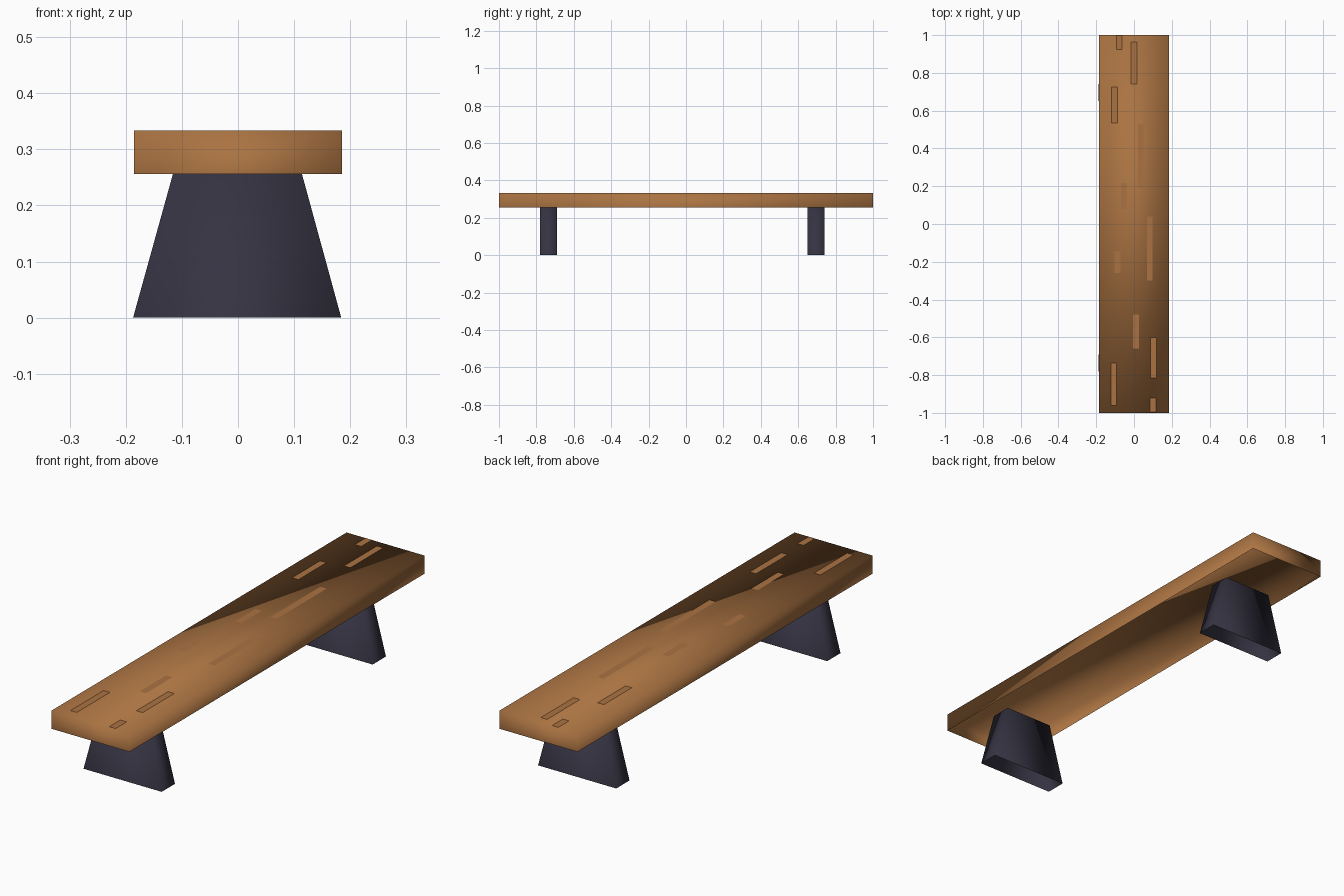
import bpy

if "Cube" in bpy.data.objects:
    bpy.data.objects.remove(bpy.data.objects["Cube"])


def material(name, rgb):
    m = bpy.data.materials.new(name)
    m.diffuse_color = (*rgb, 1)
    m.use_nodes = True
    m.node_tree.nodes["Principled BSDF"].inputs["Base Color"].default_value = m.diffuse_color
    return m


wood = material("brown wood", (0.40, 0.17, 0.054))
metal = material("dark metal", (0.036, 0.033, 0.054))


def make(name, verts, faces, mat, smooth):
    me = bpy.data.meshes.new(name)
    me.from_pydata(verts, [], faces)
    me.materials.append(mat)
    for p in me.polygons:
        p.use_smooth = smooth
    ob = bpy.data.objects.new(name, me)
    bpy.context.collection.objects.link(ob)
    return ob


def open_box(name, bottom_x, top_x, y, z, mat):
    """Box without an underside; its top may be narrower than its base."""
    verts = []
    for xs, h in ((bottom_x, z[0]), (top_x, z[1])):
        verts += [(xs[0], y[0], h), (xs[1], y[0], h),
                  (xs[1], y[1], h), (xs[0], y[1], h)]
    faces = [(i, (i + 1) % 4, (i + 1) % 4 + 4, i + 4) for i in range(4)]
    faces.append((4, 5, 6, 7))
    return make(name, verts, faces, mat, True)


# Seat: long hollow plank, smooth shaded
open_box("seat", (-0.185, 0.185), (-0.185, 0.185), (-1, 1), (0.256, 0.334), wood)

# Legs: two tapered pedestals
for name, y0 in (("front_leg", -0.78), ("back_leg", 0.65)):
    open_box(name, (-0.187, 0.184), (-0.116, 0.114), (y0, y0 + 0.09),
             (0, 0.256), metal)

# Grain marks: thin flat strips on top of the seat (x centre, y start, y end)
marks = [(0.084, -0.30, 0.04), (0.011, -0.66, -0.48), (0.103, -0.815, -0.60),
         (-0.108, -0.96, -0.735), (0.101, -0.995, -0.92), (0.035, 0.19, 0.53),
         (-0.055, 0.08, 0.217), (-0.087, -0.26, -0.143), (-0.103, 0.535, 0.725),
         (0.0, 0.74, 0.963), (-0.078, 0.925, 0.998)]
verts, faces = [], []
for x, a, b in marks:
    n = len(verts)
    verts += [(x - 0.015, a, 0.3355), (x + 0.015, a, 0.3355),
              (x + 0.015, b, 0.3355), (x - 0.015, b, 0.3355)]
    faces.append((n, n + 1, n + 2, n + 3))
make("grain_marks", verts, faces, wood, False)
